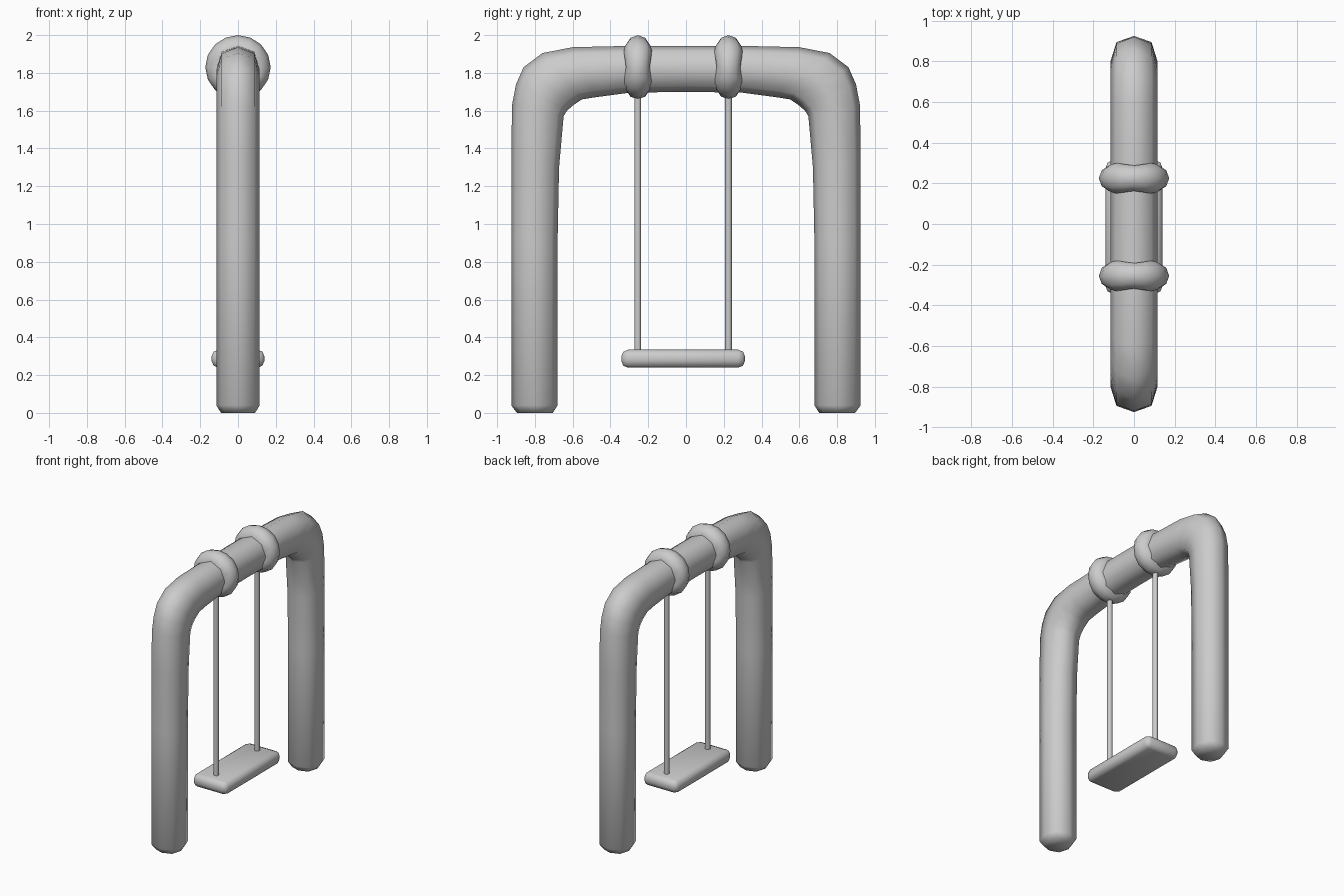
import bpy, bmesh, math
from mathutils import Vector

cube = bpy.data.objects.get("Cube")
if cube:
    bpy.data.objects.remove(cube, do_unlink=True)

grey = bpy.data.materials.new("plain_grey")
grey.use_nodes = True
COLOUR = (0.6, 0.6, 0.6, 1)
grey.diffuse_color = COLOUR
grey.node_tree.nodes["Principled BSDF"].inputs["Base Color"].default_value = COLOUR


def finish(obj, angle=60):
    obj.data.materials.append(grey)
    bpy.ops.object.select_all(action="DESELECT")
    obj.select_set(True)
    bpy.context.view_layer.objects.active = obj
    bpy.ops.object.shade_smooth_by_angle(angle=math.radians(angle))
    return obj


def loft(name, rings, closed):
    """Skin a list of point rings, capping the ends unless closed."""
    bm = bmesh.new()
    loops = [[bm.verts.new(p) for p in ring] for ring in rings]
    count = len(loops[0])
    pairs = list(zip(loops, loops[1:]))
    if closed:
        pairs.append((loops[-1], loops[0]))
    else:
        bm.faces.new(loops[0])
        bm.faces.new(loops[-1])
    for a, b in pairs:
        for i in range(count):
            j = (i + 1) % count
            bm.faces.new((a[i], a[j], b[j], b[i]))
    bmesh.ops.recalc_face_normals(bm, faces=bm.faces)
    mesh = bpy.data.meshes.new(name)
    bm.to_mesh(mesh)
    bm.free()
    obj = bpy.data.objects.new(name, mesh)
    bpy.context.collection.objects.link(obj)
    return finish(obj)


# Arched frame: outer (y, z), inner (y, z) and half width at each station
half = [
    (0.895, 0.0, 0.705, 0.0, 0.09),
    (0.925, 0.04, 0.68, 0.04, 0.115),
    (0.925, 0.9, 0.68, 0.9, 0.115),
    (0.925, 1.35, 0.672, 1.3, 0.115),
    (0.921, 1.63, 0.648, 1.57, 0.115),
    (0.9, 1.74, 0.63, 1.6, 0.115),
    (0.86, 1.83, 0.595, 1.63, 0.115),
    (0.76, 1.905, 0.55, 1.66, 0.115),
    (0.6, 1.936, 0.48, 1.671, 0.115),
    (0.3, 1.943, 0.3, 1.695, 0.115),
    (0.0, 1.943, 0.0, 1.7, 0.115),
]
mirrored = [(-a, b, -c, d, w) for a, b, c, d, w in reversed(half[:-1])]
DIAG = 0.75
octagon = [(0, 1), (DIAG, DIAG), (1, 0), (DIAG, -DIAG),
           (0, -1), (-DIAG, -DIAG), (-1, 0), (-DIAG, DIAG)]
rings = []
for oy, oz, iy, iz, w in half + mirrored:
    outer, inner = Vector((0, oy, oz)), Vector((0, iy, iz))
    mid, arm = (outer + inner) / 2, (outer - inner) / 2
    rings.append([mid + arm * v + Vector((u * w, 0, 0)) for u, v in octagon])
loft("arched_frame", rings, False)


# Padded collars around the top bar, slightly pinched at the four axes
def collar(name, y, segments=16, sides=10):
    rings = []
    for s in range(segments):
        a = math.tau * s / segments
        width = 0.072 - 0.006 * math.cos(4 * a)
        ring = []
        for k in range(sides):
            b = math.tau * k / sides
            r = 0.1 + 0.073 * math.cos(b)
            ring.append((r * math.cos(a), y + width * math.sin(b),
                         1.83 + r * 0.98 * math.sin(a)))
        rings.append(ring)
    loft(name, rings, True)


# Hanging rods
def rod(name, y, low=0.3, high=1.72):
    bpy.ops.mesh.primitive_cylinder_add(vertices=12, radius=0.018, depth=high - low,
                                        location=(0, y, (low + high) / 2))
    obj = bpy.context.object
    obj.name = name
    finish(obj)


for side, y in (("front", -0.255), ("back", 0.225)):
    collar(side + "_collar", y)
    rod(side + "_rod", y)

# Rounded plank seat
bpy.ops.mesh.primitive_cube_add(size=1, location=(0, -0.015, 0.287))
seat = bpy.context.object
seat.name = "seat"
seat.scale = (0.28, 0.655, 0.095)
bpy.ops.object.transform_apply(location=False, rotation=False, scale=True)
bevel = seat.modifiers.new("rounding", "BEVEL")
bevel.width = 0.036
bevel.segments = 2
bpy.ops.object.modifier_apply(modifier=bevel.name)
finish(seat, 50)
